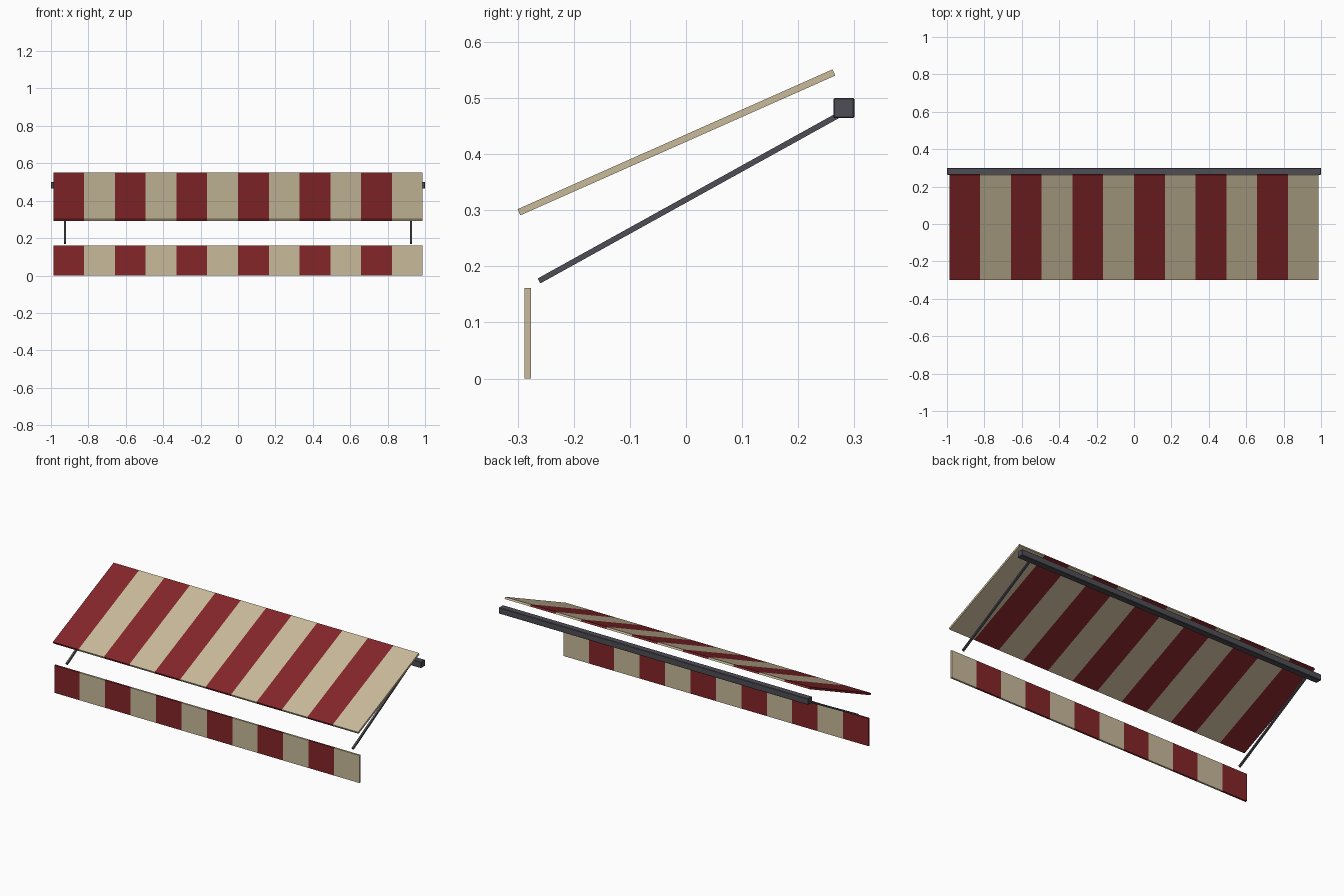
import bpy, bmesh, math
from mathutils import Vector, Matrix

if "Cube" in bpy.data.objects:
    bpy.data.objects.remove(bpy.data.objects["Cube"])

STRIPES = 12
HALF_W = 0.987


def material(name, rgb):
    m = bpy.data.materials.new(name)
    m.diffuse_color = (*rgb, 1)
    m.use_nodes = True
    m.node_tree.nodes["Principled BSDF"].inputs["Base Color"].default_value = m.diffuse_color
    return m


RED = material("dark red fabric", (0.23, 0.019, 0.022))
CREAM = material("cream fabric", (0.58, 0.49, 0.325))
METAL = material("dark grey metal", (0.075, 0.075, 0.09))


def finish(name, bm, mats):
    bmesh.ops.recalc_face_normals(bm, faces=bm.faces)
    me = bpy.data.meshes.new(name)
    bm.to_mesh(me)
    bm.free()
    for m in mats:
        me.materials.append(m)
    ob = bpy.data.objects.new(name, me)
    bpy.context.collection.objects.link(ob)
    return ob


def box(size, matrix):
    bm = bmesh.new()
    bmesh.ops.create_cube(bm, size=1)
    bmesh.ops.scale(bm, vec=size, verts=bm.verts)
    bmesh.ops.transform(bm, matrix=matrix, verts=bm.verts)
    return bm


def striped_panel(name, depth, height, matrix):
    """Thin panel cut into equal stripes along x, alternating red and cream."""
    bm = box((2 * HALF_W, depth, height), matrix)
    pitch = 2 * HALF_W / STRIPES
    for i in range(1, STRIPES):
        bmesh.ops.bisect_plane(bm, geom=bm.verts[:] + bm.edges[:] + bm.faces[:],
                               plane_co=(-HALF_W + i * pitch, 0, 0), plane_no=(1, 0, 0))
    for f in bm.faces:
        i = int((f.calc_center_median().x + HALF_W) / pitch)
        f.material_index = min(max(i, 0), STRIPES - 1) % 2
    return finish(name, bm, [RED, CREAM])


# Sloped canopy sheet
slope = math.atan2(0.249, 0.561)
striped_panel("canopy", 0.614, 0.012,
              Matrix.Translation((0, -0.017, 0.421)) @ Matrix.Rotation(slope, 4, 'X'))

# Hanging front valance
striped_panel("valance", 0.011, 0.161, Matrix.Translation((0, -0.282, 0.0805)))

# Wall rail at the back
bm = box((2.0, 0.037, 0.036), Matrix.Translation((0, 0.2815, 0.482)))
bmesh.ops.bevel(bm, geom=bm.edges[:], offset=0.002, segments=1, affect='EDGES')
finish("wall_rail", bm, [METAL])

# Support arms on both sides
start, end = Vector((0, -0.262, 0.174)), Vector((0, 0.28, 0.474))
for side, x in (("left", -0.925), ("right", 0.925)):
    d = end - start
    m = (Matrix.Translation((start + end) / 2 + Vector((x, 0, 0)))
         @ Matrix.Rotation(math.atan2(d.z, d.y), 4, 'X'))
    finish("support_arm_" + side, box((0.011, d.length, 0.010), m), [METAL])
